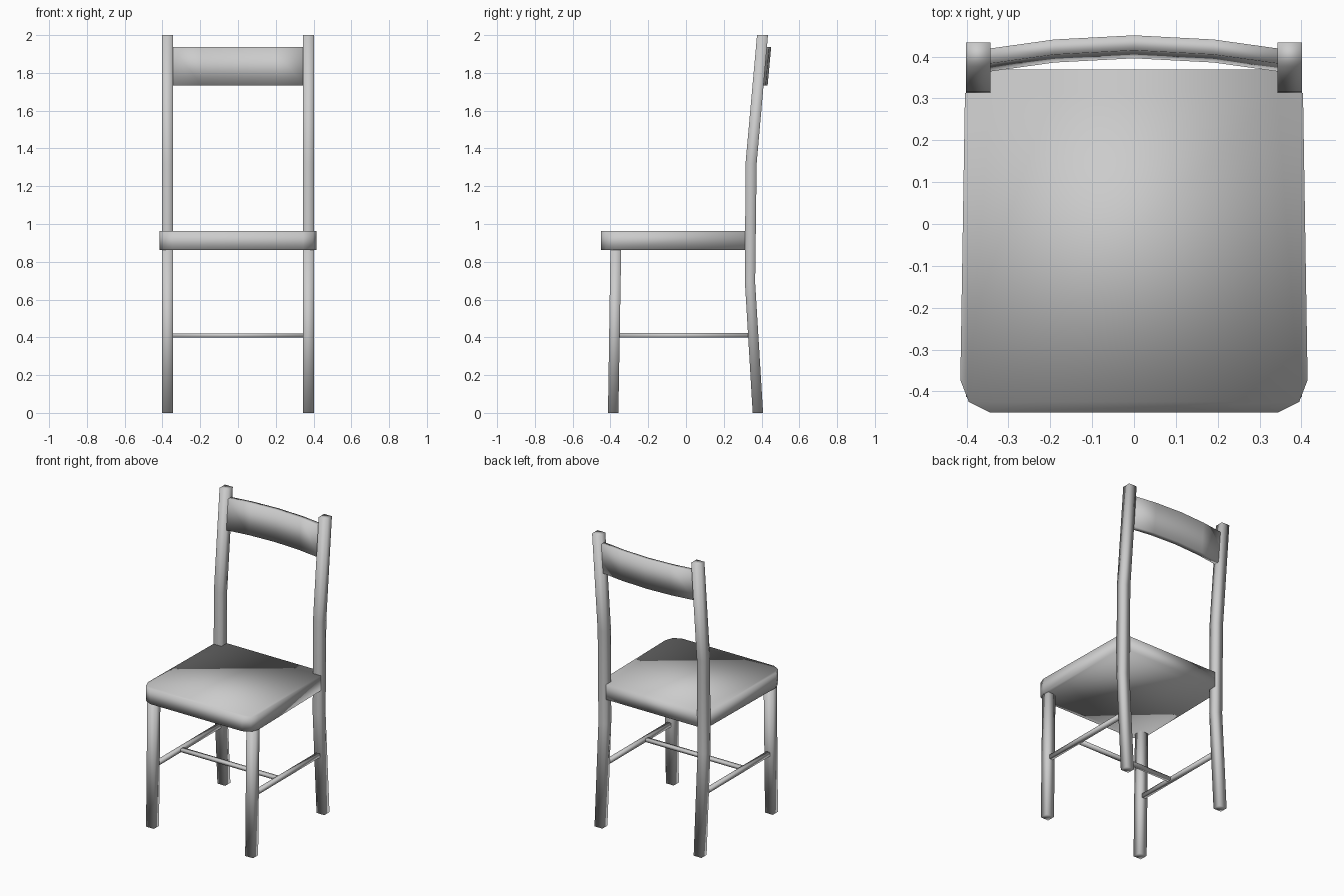
import bpy, bmesh

if "Cube" in bpy.data.objects:
    bpy.data.objects.remove(bpy.data.objects["Cube"])


def make(name, rings):
    """Skin equal-length closed rings into a capped, smooth-shaded solid."""
    bm = bmesh.new()
    loops = [[bm.verts.new(p) for p in ring] for ring in rings]
    n = len(loops[0])
    for a, b in zip(loops, loops[1:]):
        for i in range(n):
            j = (i + 1) % n
            bm.faces.new((a[i], a[j], b[j], b[i]))
    bm.faces.new(loops[0][::-1])
    bm.faces.new(loops[-1])
    bmesh.ops.recalc_face_normals(bm, faces=bm.faces)
    for f in bm.faces:
        f.smooth = True
    mesh = bpy.data.meshes.new(name)
    bm.to_mesh(mesh)
    bm.free()
    ob = bpy.data.objects.new(name, mesh)
    bpy.context.collection.objects.link(ob)
    return ob


def post(name, side, sections):
    """Square upright; sections are (z, y_front, y_back)."""
    xi, xo = side * 0.343, side * 0.402
    return make(name, [[(xi, f, z), (xo, f, z), (xo, b, z), (xi, b, z)]
                       for z, f, b in sections])


def bar_box(name, x0, x1, y0, y1, z0, z1):
    return make(name, [[(x0, y0, z), (x1, y0, z), (x1, y1, z), (x0, y1, z)]
                       for z in (z0, z1)])


# Legs, back posts and side stretchers
for tag, s in (("left", -1), ("right", 1)):
    post("front_leg_" + tag, s, [(0, -0.413, -0.358), (0.87, -0.4, -0.343)])
    post("back_post_" + tag, s, [(0, 0.353, 0.408), (0.69, 0.312, 0.366),
                                 (1.32, 0.315, 0.374), (2, 0.376, 0.434)])
    bar_box("side_stretcher_" + tag, s * 0.372 - 0.014, s * 0.372 + 0.014,
            -0.37, 0.34, 0.398, 0.423)

# Cross stretcher joining the side stretchers
bar_box("cross_stretcher", -0.37, 0.37, -0.104, -0.076, 0.4, 0.421)

# Seat with clipped front corners, notched around the back posts
half = [(0.345, -0.45), (0.395, -0.425), (0.415, -0.373),
        (0.404, 0.313), (0.343, 0.313), (0.343, 0.369)]
outline = half + [(-x, y) for x, y in reversed(half)]
make("seat", [[(x, y, z) for x, y in outline] for z in (0.862, 0.963)])

# Curved, leaning backrest slat
path = [(-0.348, 0.364), (-0.19, 0.386), (0, 0.396), (0.19, 0.386), (0.348, 0.364)]
make("back_slat", [[(x, y, 1.732), (x, y + 0.036, 1.732),
                    (x, y + 0.055, 1.937), (x, y + 0.019, 1.937)] for x, y in path])
